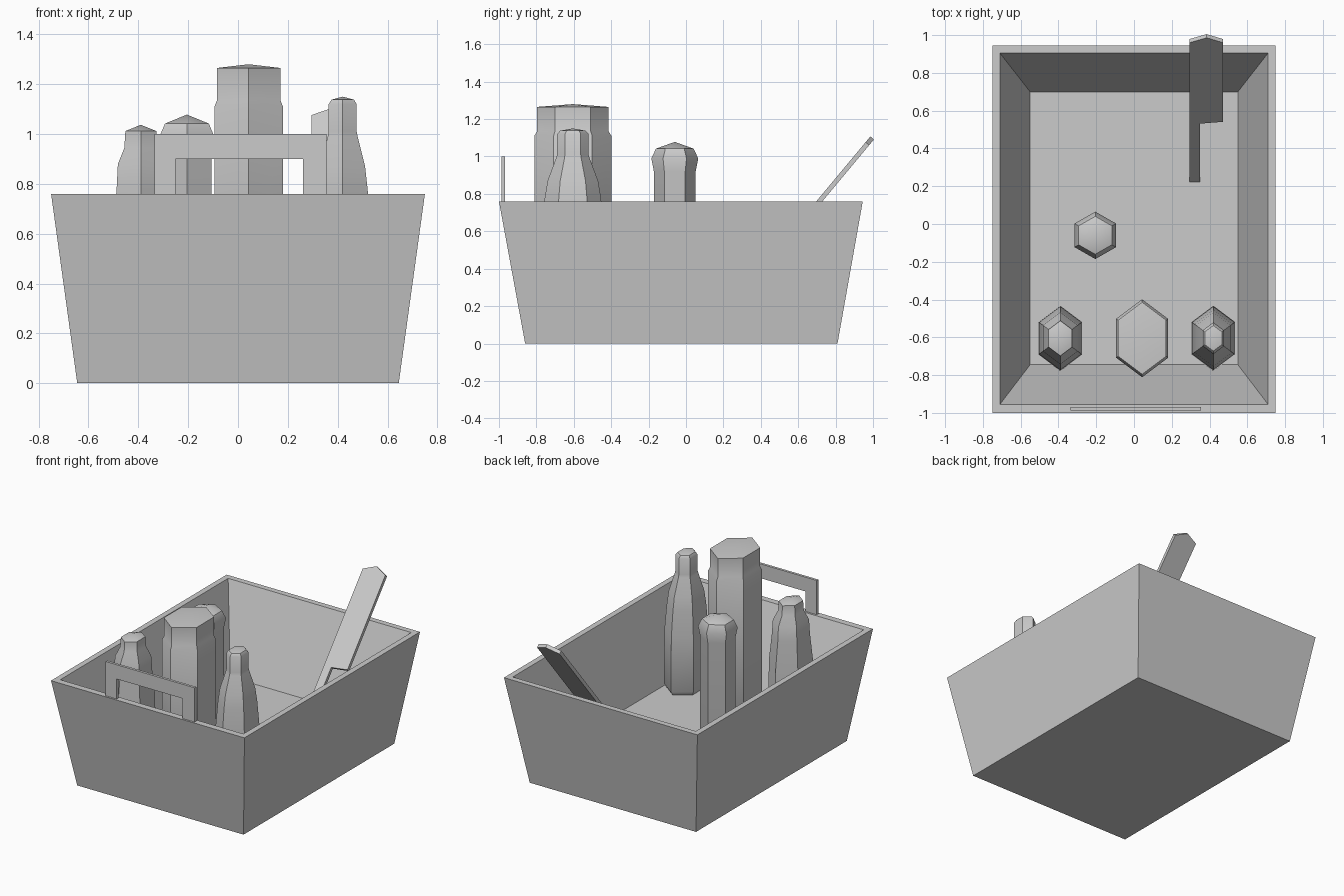
import bpy, bmesh, math
from mathutils import Vector

cube = bpy.data.objects.get("Cube")
if cube:
    bpy.data.objects.remove(cube, do_unlink=True)

GREY = (0.6, 0.6, 0.6, 1.0)
grey = bpy.data.materials.new("plain grey")
grey.use_nodes = True
grey.diffuse_color = GREY
grey.node_tree.nodes["Principled BSDF"].inputs["Base Color"].default_value = GREY

FLOOR = 0.19
RIM = 0.76


def finish(name, bm, smooth=False):
    bmesh.ops.recalc_face_normals(bm, faces=bm.faces)
    mesh = bpy.data.meshes.new(name)
    bm.to_mesh(mesh)
    bm.free()
    mesh.materials.append(grey)
    obj = bpy.data.objects.new(name, mesh)
    bpy.context.collection.objects.link(obj)
    if smooth:
        bpy.ops.object.select_all(action='DESELECT')
        obj.select_set(True)
        bpy.context.view_layer.objects.active = obj
        bpy.ops.object.shade_smooth_by_angle(angle=math.radians(smooth))
    return obj


def bridge(bm, lower, upper):
    n = len(lower)
    for i in range(n):
        j = (i + 1) % n
        bm.faces.new((lower[i], lower[j], upper[j], upper[i]))


def tub(name, rings):
    """Nested rectangles (half width, front y, back y, z), capped at both ends."""
    bm = bmesh.new()
    loops = [[bm.verts.new(p) for p in
              ((-w, f, z), (w, f, z), (w, b, z), (-w, b, z))]
             for w, f, b, z in rings]
    for a, b in zip(loops, loops[1:]):
        bridge(bm, a, b)
    bm.faces.new(loops[0])
    bm.faces.new(loops[-1])
    return finish(name, bm)


def bottle(name, x, y, stretch, profile, peak, smooth):
    """Six-sided vessel from (half width, z) rings with a shallow peaked top."""
    bm = bmesh.new()
    loops = []
    for half, z in profile:
        ring = []
        for i in range(6):
            a = math.radians(30 + 60 * i)
            ring.append(bm.verts.new((x + half * math.cos(a) / math.cos(math.radians(30)),
                                      y + half * stretch * math.sin(a), z)))
        loops.append(ring)
    for a, b in zip(loops, loops[1:]):
        bridge(bm, a, b)
    bm.faces.new(loops[0])
    tip = bm.verts.new((x, y, peak))
    top = loops[-1]
    for i in range(6):
        bm.faces.new((top[i], top[(i + 1) % 6], tip))
    return finish(name, bm, smooth)


def plate(name, outline, origin, along, depth):
    """Flat outline in x and a tilted direction, extruded by the depth vector."""
    bm = bmesh.new()
    pts = [Vector(origin) + Vector((x, 0, 0)) + Vector(along) * t for x, t in outline]
    face = bm.faces.new([bm.verts.new(p) for p in pts])
    extruded = bmesh.ops.extrude_face_region(bm, geom=[face])["geom"]
    bmesh.ops.translate(bm, vec=Vector(depth),
                        verts=[v for v in extruded if isinstance(v, bmesh.types.BMVert)])
    return finish(name, bm)


# Tapered box with thick walls and a raised floor
tub("box", [(0.645, -0.86, 0.81, 0), (0.75, -1.0, 0.945, RIM),
            (0.71, -0.955, 0.905, RIM), (0.55, -0.745, 0.70, FLOOR)])

# Flat carrying handle on the front rim
plate("front_handle",
      [(-0.335, -0.02), (-0.25, -0.02), (-0.25, 0.14), (0.26, 0.14),
       (0.26, -0.02), (0.355, -0.02), (0.355, 0.24), (-0.335, 0.24)],
      (0, -0.987, RIM), (0, 0, 1), (0, 0.018, 0))

# Vessels standing on the floor
bottle("neck_bottle", 0.42, -0.605, 1.5,
       [(0.10, FLOOR), (0.115, 0.22), (0.112, 0.6), (0.10, 0.78), (0.09, 0.87),
        (0.06, 0.99), (0.056, 1.01), (0.056, 1.12), (0.045, 1.138)], 1.15, 40)
bottle("tall_jar", 0.043, -0.605, 1.5,
       [(0.125, FLOOR), (0.1375, 0.22), (0.1375, 1.11), (0.1275, 1.135),
        (0.1275, 1.265)], 1.28, 40)
bottle("short_bottle", -0.39, -0.605, 1.5,
       [(0.10, FLOOR), (0.115, 0.22), (0.112, 0.6), (0.097, 0.78), (0.092, 0.88),
        (0.066, 0.945), (0.062, 1.012)], 1.037, 30)
bottle("round_top_jar", -0.205, -0.06, 1.14,
       [(0.09, FLOOR), (0.098, 0.22), (0.098, 0.92), (0.11, 0.99),
        (0.088, 1.042)], 1.078, 40)

# Leaning paddle with a narrow grip and a wide pointed blade
run, rise = 0.64, 0.768
plate("leaning_paddle",
      [(0.295, 0), (0.35, 0), (0.35, 0.51), (0.47, 0.525),
       (0.47, 1.18), (0.385, 1.22), (0.295, 1.18)],
      (0, 0.205, 0.17), (0, run, rise), (0, rise * 0.025, -run * 0.025))
